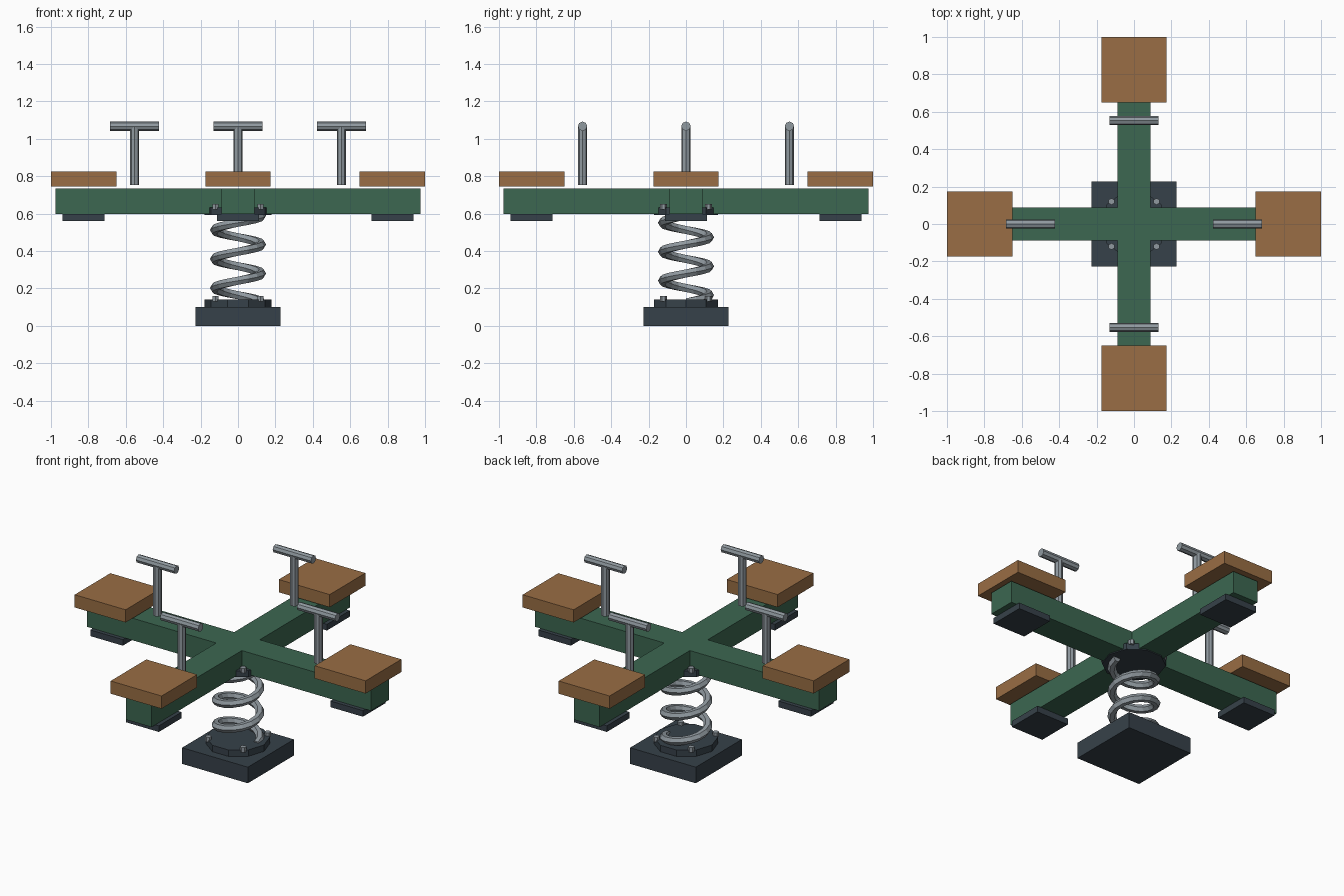
import bpy, bmesh
from math import pi, cos, sin, tau
from mathutils import Matrix, Vector

cube = bpy.data.objects.get("Cube")
if cube:
    bpy.data.objects.remove(cube, do_unlink=True)


def material(name, rgb):
    m = bpy.data.materials.new(name)
    m.use_nodes = True
    m.diffuse_color = (*rgb, 1)
    m.node_tree.nodes["Principled BSDF"].inputs["Base Color"].default_value = (*rgb, 1)
    return m


GREEN = material("green paint", (0.045, 0.135, 0.082))
WOOD = material("brown wood", (0.32, 0.155, 0.058))
DARK = material("dark slate", (0.037, 0.053, 0.067))
STEEL = material("grey steel", (0.28, 0.32, 0.35))


def finish(name, bm, mat):
    bmesh.ops.recalc_face_normals(bm, faces=bm.faces)
    mesh = bpy.data.meshes.new(name)
    bm.to_mesh(mesh)
    bm.free()
    mesh.materials.append(mat)
    obj = bpy.data.objects.new(name, mesh)
    bpy.context.collection.objects.link(obj)
    return obj


def box(name, x, y, half, z0, z1, mat):
    bm = bmesh.new()
    size = Matrix.Diagonal((2 * half, 2 * half, z1 - z0, 1))
    bmesh.ops.create_cube(bm, size=1, matrix=Matrix.Translation((x, y, (z0 + z1) / 2)) @ size)
    return finish(name, bm, mat)


def rod(name, centre, radius, length, sides, mat, turn=Matrix.Identity(4)):
    bm = bmesh.new()
    bmesh.ops.create_cone(bm, cap_ends=True, segments=sides, radius1=radius, radius2=radius,
                          depth=length, matrix=Matrix.Translation(centre) @ turn)
    return finish(name, bm, mat)


def cross_beam(half_width, reach, z0, z1):
    """Plus-shaped profile, pulled up to the beam height."""
    bm = bmesh.new()
    verts = []
    for i in range(4):
        turn = Matrix.Rotation(i * pi / 2, 3, 'Z')
        for x, y in ((half_width, -half_width), (reach, -half_width), (reach, half_width)):
            verts.append(bm.verts.new(turn @ Vector((x, y, z0))))
    face = bm.faces.new(verts)
    pulled = bmesh.ops.extrude_face_region(bm, geom=[face])["geom"]
    bmesh.ops.translate(bm, vec=(0, 0, z1 - z0),
                        verts=[v for v in pulled if isinstance(v, bmesh.types.BMVert)])
    return finish("cross_beam", bm, GREEN)


def coil_spring(radius, wire, z0, z1, turns, steps=16, sides=6):
    """Sweep a hexagonal wire section along a rising coil."""
    bm = bmesh.new()
    rings = []
    count = turns * steps
    for i in range(count + 1):
        a = tau * i / steps
        out = Vector((cos(a), sin(a), 0))
        centre = out * radius + Vector((0, 0, z0 + (z1 - z0) * i / count))
        rings.append([bm.verts.new(centre + out * wire * cos(tau * k / sides)
                                   + Vector((0, 0, wire * sin(tau * k / sides))))
                      for k in range(sides)])
    for a, b in zip(rings, rings[1:]):
        for k in range(sides):
            n = (k + 1) % sides
            bm.faces.new((a[k], a[n], b[n], b[k]))
    bm.faces.new(rings[0])
    bm.faces.new(rings[-1])
    return finish("coil_spring", bm, STEEL)


# Base, spring and the two bolted spring plates
box("base_block", 0, 0, 0.226, 0, 0.1, DARK)
coil_spring(0.125, 0.025, 0.125, 0.59, 3)
ten_sided = Matrix.Rotation(pi / 2, 4, 'Z')
for label, z0, z1 in (("lower", 0.1, 0.14), ("upper", 0.592, 0.632)):
    rod(label + "_spring_plate", (0, 0, (z0 + z1) / 2), 0.18, z1 - z0, 10, DARK, ten_sided)
    for sx in (-1, 1):
        for sy in (-1, 1):
            rod(label + "_bolt", (sx * 0.12, sy * 0.12, z1 + 0.005), 0.018, 0.03, 6, STEEL)

# Cross beam with a seat, foot pad and handle on each arm
cross_beam(0.088, 0.975, 0.598, 0.735)
along_x = Matrix.Rotation(pi / 2, 4, 'Y')
for label, dx, dy in (("left", 1, 0), ("right", -1, 0), ("front", 0, -1), ("back", 0, 1)):
    box(label + "_seat", dx * 0.825, dy * 0.825, 0.175, 0.745, 0.824, WOOD)
    box(label + "_foot_pad", dx * 0.825, dy * 0.825, 0.112, 0.56, 0.598, DARK)
    x, y = dx * 0.553, dy * 0.553
    rod(label + "_handle_post", (x, y, 0.907), 0.025, 0.31, 8, STEEL)
    rod(label + "_handle_bar", (x, y, 1.067), 0.025, 0.262, 8, STEEL, along_x)
